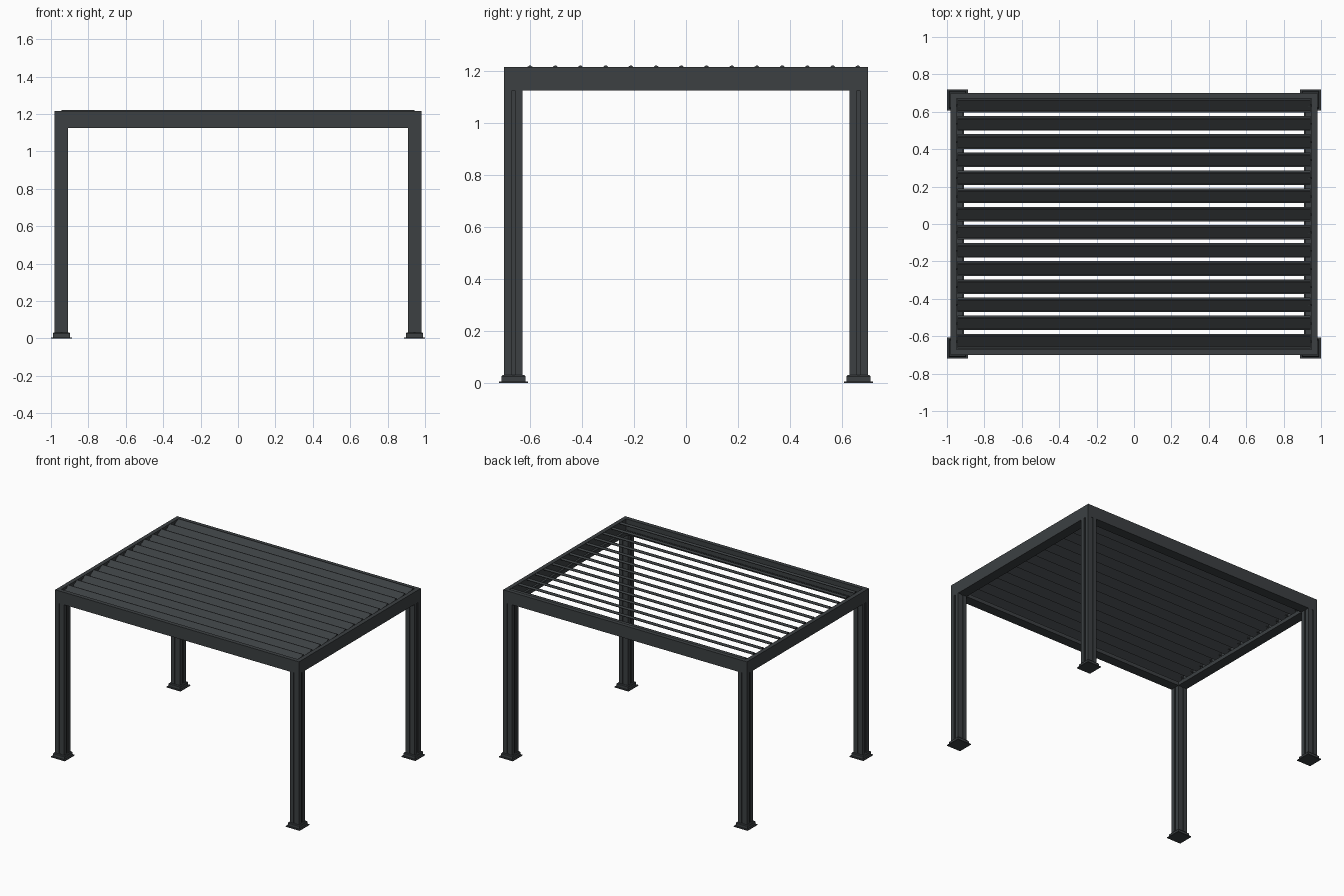
import bpy, bmesh, math

if "Cube" in bpy.data.objects:
    bpy.data.objects.remove(bpy.data.objects["Cube"])

mat = bpy.data.materials.new("charcoal")
mat.diffuse_color = (0.045, 0.051, 0.055, 1)
mat.use_nodes = True
mat.node_tree.nodes["Principled BSDF"].inputs["Base Color"].default_value = mat.diffuse_color


def finish(name, bm):
    bmesh.ops.recalc_face_normals(bm, faces=bm.faces)
    me = bpy.data.meshes.new(name)
    bm.to_mesh(me)
    bm.free()
    me.materials.append(mat)
    ob = bpy.data.objects.new(name, me)
    bpy.context.collection.objects.link(ob)
    return ob


def loft(name, rings, closed=False):
    """Skin equal-length rings; cap the ends unless the loft is closed."""
    bm = bmesh.new()
    vs = [[bm.verts.new(p) for p in r] for r in rings]
    n, m = len(rings), len(rings[0])
    for i in range(n if closed else n - 1):
        a, b = vs[i], vs[(i + 1) % n]
        for j in range(m):
            k = (j + 1) % m
            bm.faces.new((a[j], a[k], b[k], b[j]))
    if not closed:
        bm.faces.new(vs[0])
        bm.faces.new(vs[-1])
    return finish(name, bm)


def square(cx, cy, h, z):
    return [(cx - h, cy - h, z), (cx + h, cy - h, z), (cx + h, cy + h, z), (cx - h, cy + h, z)]


# Post cross-section: square with a shallow groove down each face
H, G, D = 0.036, 0.006, 0.006
side = [(-H, -H), (-G, -H), (-G, -H + D), (G, -H + D), (G, -H)]
section = []
for q in range(4):
    c, s = round(math.cos(q * math.pi / 2)), round(math.sin(q * math.pi / 2))
    section += [(x * c - y * s, x * s + y * c) for x, y in side]

PX, PY = 0.944, 0.664
for fx, sx in (("left", -1), ("right", 1)):
    for fy, sy in (("front", -1), ("back", 1)):
        cx, cy, tag = sx * PX, sy * PY, f"{fy}_{fx}"
        loft(tag + "_post", [[(cx + x, cy + y, z) for x, y in section] for z in (0.004, 1.126)])
        # Foot plate and stepped collar
        loft(tag + "_foot_plate", [square(cx, cy, 0.056, z) for z in (0, 0.006)])
        loft(tag + "_foot_collar", [square(cx, cy, h, z) for h, z in
                                    ((0.046, 0.006), (0.046, 0.026), (0.042, 0.031))])

# Roof frame: hollow beam wall with an inner gutter, mitred at the corners
X, Y = 0.98, 0.70
beam = [(0, 1.125), (0, 1.215), (0.03, 1.215), (0.03, 1.135),
        (0.063, 1.135), (0.063, 1.152), (0.072, 1.152), (0.072, 1.125)]
loft("roof_frame", [[(sx * (X - d), sy * (Y - d), z) for d, z in beam]
                    for sx, sy in ((-1, -1), (1, -1), (1, 1), (-1, 1))], closed=True)

# Tilted louvre blades: upturned lower lip, sloping blade, hooked upper edge
blade = [(-0.063, 1.170), (-0.063, 1.183), (-0.059, 1.183), (-0.056, 1.181),
         (0.0, 1.222), (0.005, 1.222), (0.015, 1.213), (0.013, 1.208),
         (0.004, 1.214), (-0.002, 1.212)]
for i in range(14):
    y0 = -0.602 + i * 0.097
    loft(f"louvre_{i + 1}", [[(x, y0 + y, z) for y, z in blade] for x in (-0.944, 0.944)])
    # Pivot pins into the side beams
    for tag, sx in (("left", -1), ("right", 1)):
        ring = [(y0 - 0.026 + 0.005 * math.cos(a * math.pi / 4),
                 1.197 + 0.005 * math.sin(a * math.pi / 4)) for a in range(8)]
        loft(f"louvre_pin_{tag}_{i + 1}", [[(sx * x, y, z) for y, z in ring] for x in (0.93, 0.958)])
